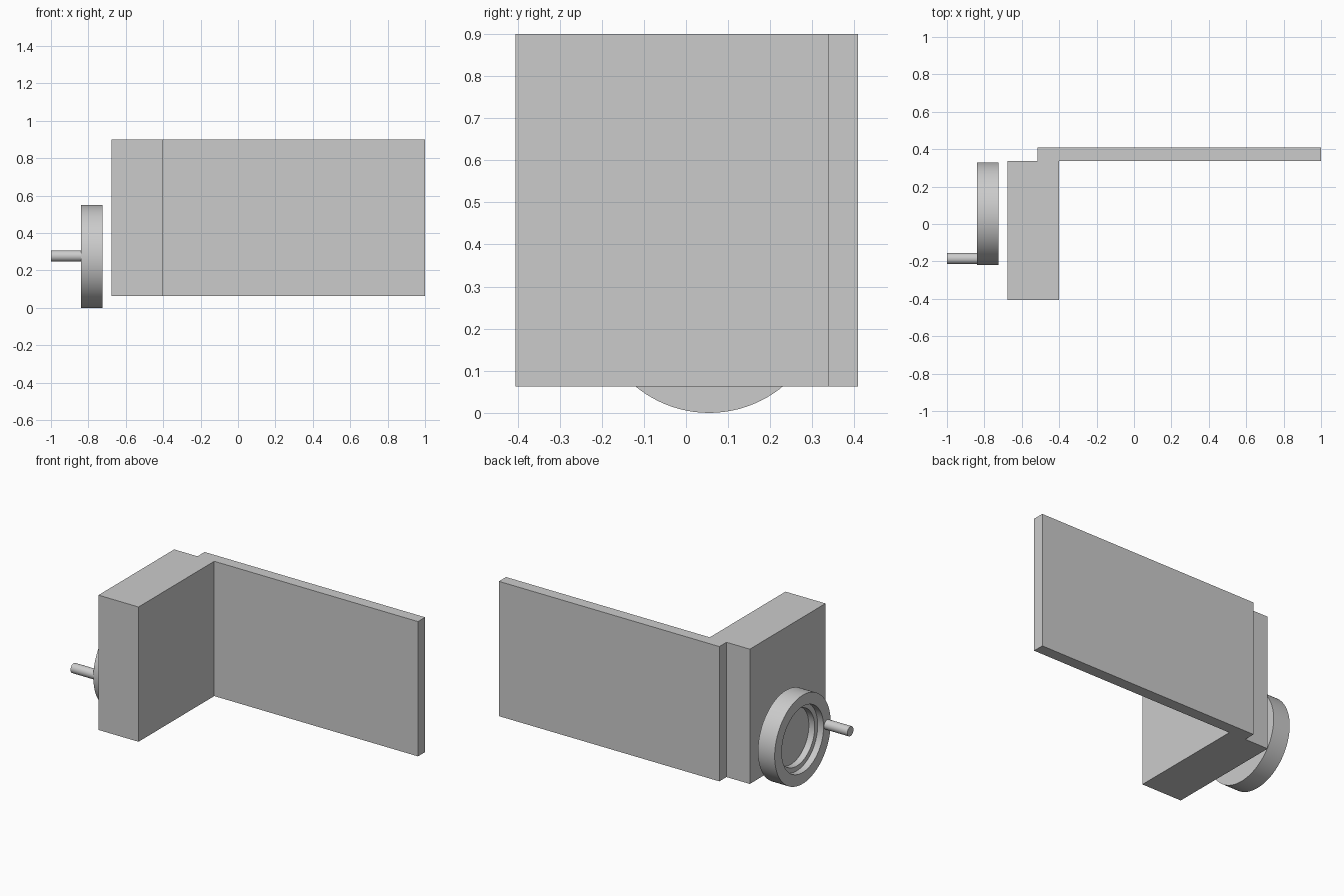
import bpy, bmesh, math
from mathutils import Matrix, Vector

cube = bpy.data.objects.get("Cube")
if cube:
    bpy.data.objects.remove(cube, do_unlink=True)

GREY = (0.6, 0.6, 0.6, 1.0)
grey = bpy.data.materials.new("plain grey")
grey.use_nodes = True
grey.diffuse_color = GREY
grey.node_tree.nodes["Principled BSDF"].inputs["Base Color"].default_value = GREY


def add_part(name, bm, smooth=False):
    bmesh.ops.recalc_face_normals(bm, faces=bm.faces)
    mesh = bpy.data.meshes.new(name)
    bm.to_mesh(mesh)
    bm.free()
    mesh.materials.append(grey)
    obj = bpy.data.objects.new(name, mesh)
    bpy.context.collection.objects.link(obj)
    if smooth:
        bpy.ops.object.select_all(action='DESELECT')
        obj.select_set(True)
        bpy.context.view_layer.objects.active = obj
        bpy.ops.object.shade_smooth_by_angle(angle=math.radians(30))
    return obj


def extrude_outline(name, outline, bottom, top):
    bm = bmesh.new()
    face = bm.faces.new([bm.verts.new((x, y, bottom)) for x, y in outline])
    made = bmesh.ops.extrude_face_region(bm, geom=[face])["geom"]
    verts = [v for v in made if isinstance(v, bmesh.types.BMVert)]
    bmesh.ops.translate(bm, verts=verts, vec=(0, 0, top - bottom))
    return add_part(name, bm)


def turn_profile(name, profile, y, z, sides):
    """Spin (x, radius) points about an axis along x, closing both ends."""
    bm = bmesh.new()
    rings = []
    for x, r in profile:
        rings.append([bm.verts.new((x, y + r * math.cos(a), z + r * math.sin(a)))
                      for a in (math.tau * i / sides for i in range(sides))])
    for low, high in zip(rings, rings[1:]):
        for i in range(sides):
            j = (i + 1) % sides
            bm.faces.new((low[i], low[j], high[j], high[i]))
    bm.faces.new(rings[0])
    bm.faces.new(rings[-1])
    return add_part(name, bm, smooth=True)


# Gear block and back panel, one solid with an L-shaped footprint
FRONT, BACK, INNER = -0.405, 0.408, 0.338
extrude_outline("block_and_panel", [
    (-0.675, FRONT), (-0.4, FRONT), (-0.4, INNER), (1, INNER),
    (1, BACK), (-0.515, BACK), (-0.515, INNER), (-0.675, INNER),
], 0.063, 0.9)

# Handwheel with a stepped recess in its outer face
turn_profile("handwheel", [
    (-0.725, 0.275), (-0.84, 0.275), (-0.84, 0.205),
    (-0.8, 0.205), (-0.8, 0.175), (-0.76, 0.175),
], 0.055, 0.275, 96)

# Crank handle on the rim
turn_profile("crank_handle", [(-1, 0.03), (-0.835, 0.03)], -0.185, 0.277, 32)
